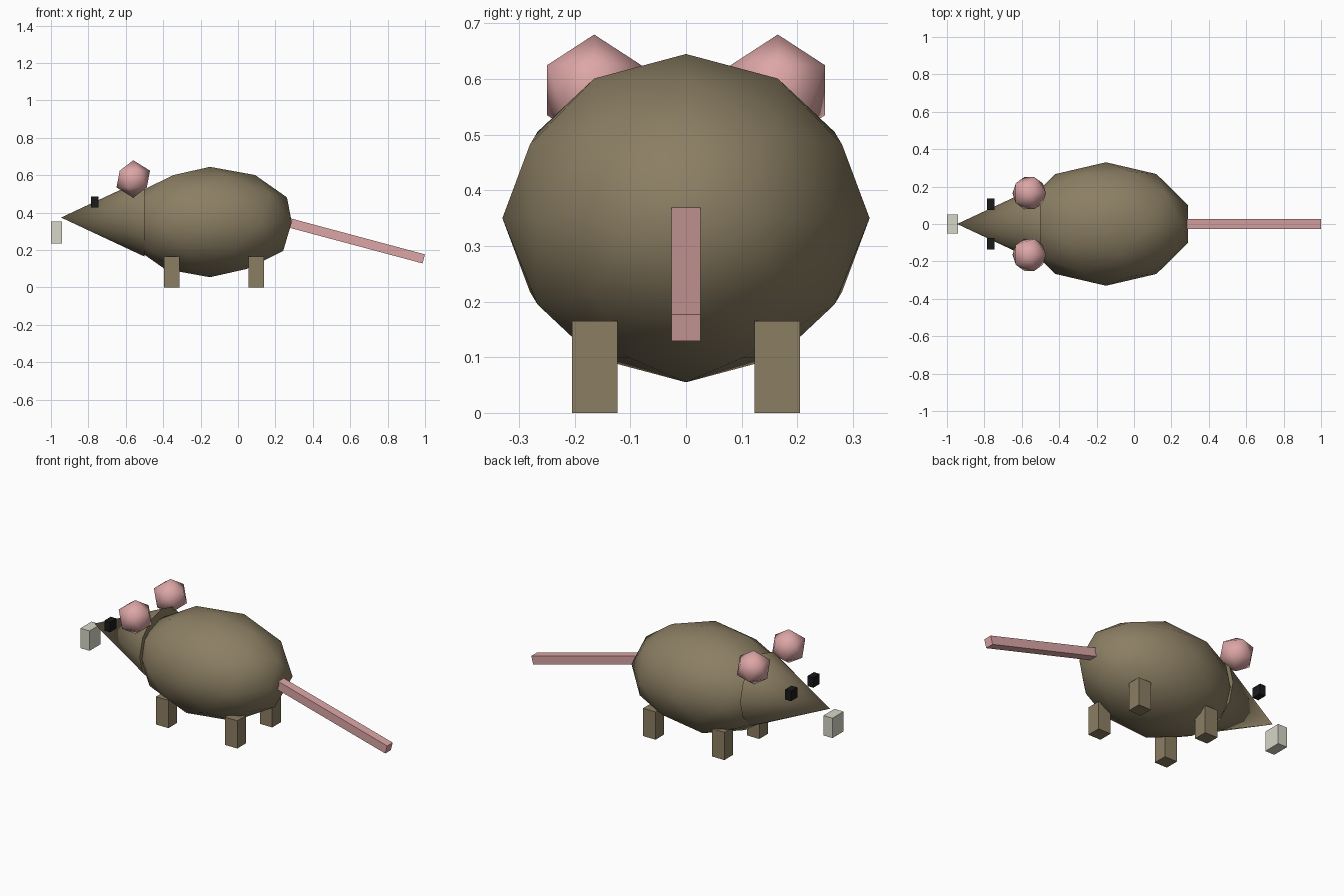
import bpy
from math import pi, radians

if "Cube" in bpy.data.objects:
    bpy.data.objects.remove(bpy.data.objects["Cube"])


def material(name, color):
    m = bpy.data.materials.new(name)
    m.diffuse_color = (*color, 1)
    m.use_nodes = True
    m.node_tree.nodes["Principled BSDF"].inputs["Base Color"].default_value = m.diffuse_color
    return m


BROWN = material("brown_fur", (0.26, 0.21, 0.125))
PINK = material("pink_skin", (0.72, 0.38, 0.38))
BLACK = material("black", (0.01, 0.01, 0.01))
PALE = material("pale", (0.67, 0.67, 0.58))


def finish(name, mat, smooth_angle=None):
    ob = bpy.context.object
    ob.name = name
    ob.data.materials.append(mat)
    bpy.ops.object.transform_apply(location=False, rotation=True, scale=True)
    if smooth_angle:
        bpy.ops.object.shade_smooth_by_angle(angle=radians(smooth_angle))
    return ob


def box(name, center, size, mat, tilt=0):
    bpy.ops.mesh.primitive_cube_add(size=1, location=center, rotation=(0, tilt, 0))
    bpy.context.object.scale = size
    return finish(name, mat)


def ball(name, center, radii, detail, mat):
    bpy.ops.mesh.primitive_ico_sphere_add(subdivisions=detail, radius=1, location=center)
    bpy.context.object.scale = radii
    return finish(name, mat, 80)


# Body
ball("body", (-0.15, 0, 0.35), (0.46, 0.33, 0.295), 2, BROWN)

# Head: cone pointing to -x
bpy.ops.mesh.primitive_cone_add(vertices=12, radius1=0.208, radius2=0, depth=0.445,
                                location=(-0.7235, 0, 0.374), rotation=(0, -pi / 2, 0))
finish("head", BROWN, 45)

# Block below the tip of the snout
box("teeth", (-0.97, 0, 0.293), (0.06, 0.104, 0.118), PALE)

# Tail, sloping down to the rear
box("tail", (0.631, 0, 0.25), (0.75, 0.052, 0.05), PINK, radians(15))

# Paired parts
for side, s in (("left", -1), ("right", 1)):
    ball(f"ear_{side}", (-0.56, s * 0.165, 0.58), (0.1, 0.1, 0.1), 1, PINK)
    box(f"eye_{side}", (-0.766, s * 0.105, 0.457), (0.038, 0.06, 0.06), BLACK)
    for end, x in (("front", -0.355), ("rear", 0.098)):
        box(f"{end}_leg_{side}", (x, s * 0.164, 0.0825), (0.082, 0.082, 0.165), BROWN)
